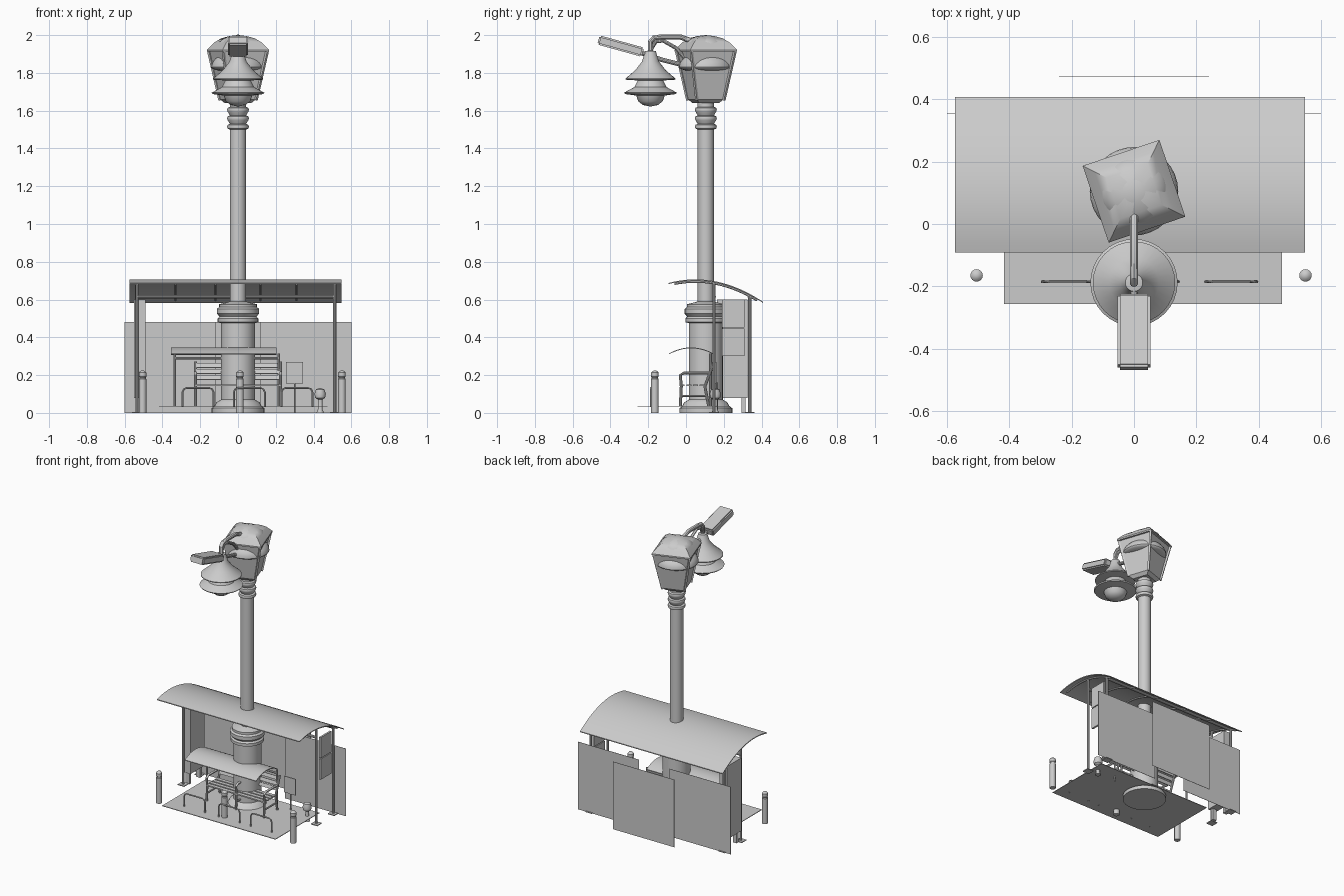
import bpy, bmesh, math
from mathutils import Vector, Matrix

if "Cube" in bpy.data.objects:
    bpy.data.objects.remove(bpy.data.objects["Cube"])

grey = bpy.data.materials.new("plain_grey")
grey.use_nodes = True
COLOUR = (0.6, 0.6, 0.6, 1)
grey.diffuse_color = COLOUR
grey.node_tree.nodes["Principled BSDF"].inputs["Base Color"].default_value = COLOUR
PY = 0.105  # depth of the main post axis


def finish(name, bm, smooth=False):
    bmesh.ops.recalc_face_normals(bm, faces=bm.faces)
    mesh = bpy.data.meshes.new(name)
    bm.to_mesh(mesh)
    bm.free()
    mesh.materials.append(grey)
    ob = bpy.data.objects.new(name, mesh)
    bpy.context.collection.objects.link(ob)
    if smooth:
        bpy.ops.object.select_all(action="DESELECT")
        ob.select_set(True)
        bpy.context.view_layer.objects.active = ob
        bpy.ops.object.shade_smooth_by_angle(angle=math.radians(35))
    return ob


def box(name, x, y, z, tilt=0, bevel=0):
    """Box from (low, high) ranges, tilted about x through its centre."""
    size = [b - a for a, b in (x, y, z)]
    mid = [(a + b) / 2 for a, b in (x, y, z)]
    bm = bmesh.new()
    m = Matrix.Translation(mid) @ Matrix.Rotation(tilt, 4, "X") @ Matrix.Diagonal((*size, 1))
    bmesh.ops.create_cube(bm, size=1, matrix=m)
    if bevel:
        bmesh.ops.bevel(bm, geom=bm.edges[:], offset=bevel, segments=2, affect="EDGES")
    return finish(name, bm)


def lathe(name, profile, x, y, steps=32):
    bm = bmesh.new()
    vs = [bm.verts.new((x + r, y, z)) for r, z in profile]
    es = [bm.edges.new(p) for p in zip(vs, vs[1:])]
    bmesh.ops.spin(bm, geom=vs + es, cent=(x, y, 0), axis=(0, 0, 1),
                   angle=math.tau, steps=steps, use_duplicate=False)
    bmesh.ops.remove_doubles(bm, verts=bm.verts, dist=0.0005)
    return finish(name, bm, True)


def tube(name, points, radius, smooth=True, sides=10):
    """Round bar swept along a path."""
    pts = [Vector(p) for p in points]
    bm = bmesh.new()
    rings = []
    for i, p in enumerate(pts):
        d = (pts[min(i + 1, len(pts) - 1)] - pts[max(i - 1, 0)]).normalized()
        side = Vector((1, 0, 0)) if abs(d.x) < 0.9 else Vector((0, 1, 0))
        u = d.cross(side).normalized()
        v = d.cross(u)
        rings.append([bm.verts.new(p + radius * (u * math.cos(a) + v * math.sin(a)))
                      for a in (math.tau * k / sides for k in range(sides))])
    for a, b in zip(rings, rings[1:]):
        for k in range(sides):
            bm.faces.new((a[k], a[k - 1], b[k - 1], b[k]))
    bm.faces.new(rings[0])
    bm.faces.new(rings[-1])
    return finish(name, bm, smooth)


def arc(y0, z0, y1, z1, rise, n=16):
    """Points of a shallow bow between two ends."""
    out = []
    for i in range(n + 1):
        t = i / n
        out.append((y0 + (y1 - y0) * t, z0 + (z1 - z0) * t + rise * 4 * t * (1 - t)))
    return out


def vault(name, x0, x1, path, thick):
    """Curved sheet running along x."""
    bm = bmesh.new()
    loop = path + [(y, z - thick) for y, z in reversed(path)]
    ends = [[bm.verts.new((x, y, z)) for y, z in loop] for x in (x0, x1)]
    for k in range(len(loop)):
        bm.faces.new((ends[0][k], ends[0][k - 1], ends[1][k - 1], ends[1][k]))
    for k in range(len(path) - 1):  # end strips
        j = len(loop) - 1 - k
        for e in ends:
            bm.faces.new((e[k], e[k + 1], e[j - 1], e[j]))
    return finish(name, bm, True)


def panel(name, x0, x1, y, z0, z1):
    return box(name, (x0, x1), (y - 0.001, y + 0.001), (z0, z1))


# Ground plate
box("ground_plate", (-0.417, 0.474), (-0.256, 0.236), (0.033, 0.037))

# Main post: flange, thick column, collars, slim shaft
lathe("post_base", [(0, 0), (0.14, 0), (0.14, 0.025), (0.125, 0.035), (0.115, 0.055), (0.09, 0.07),
                    (0.09, 0.475), (0.108, 0.48), (0.108, 0.5), (0.098, 0.51), (0.112, 0.525),
                    (0.112, 0.55), (0.1, 0.56), (0.1, 0.575), (0.06, 0.585), (0.043, 0.59)], 0, PY)
shaft = [(0.043, 0.58), (0.043, 1.5)]
for z in (1.505, 1.55, 1.595):
    shaft += [(0.055, z), (0.058, z + 0.01), (0.055, z + 0.02), (0.043, z + 0.025)]
lathe("post_shaft", shaft + [(0.043, 1.66), (0, 1.66)], 0, PY)

# Lantern: tapered square body, corner bars, bulging glass, domed cap
turn = Matrix.Translation((0, PY, 0)) @ Matrix.Rotation(math.radians(18.7), 4, "Z")


def square_loft(name, levels):
    bm = bmesh.new()
    rings = [[bm.verts.new(turn @ Vector((sx * h, sy * h, z)))
              for sx, sy in ((1, 1), (-1, 1), (-1, -1), (1, -1))] for h, z in levels]
    for a, b in zip(rings, rings[1:]):
        for k in range(4):
            bm.faces.new((a[k], a[k - 1], b[k - 1], b[k]))
    bm.faces.new(rings[0])
    bm.faces.new(rings[-1])
    return finish(name, bm, True)


square_loft("lantern_body", [(0.055, 1.64), (0.075, 1.66), (0.118, 1.915)])
square_loft("lantern_cap", [(0.13, 1.912), (0.13, 1.922), (0.1, 1.96), (0.07, 1.983), (0.035, 1.995)])
for sx in (-1, 1):
    for sy in (-1, 1):
        tube("lantern_bar", [turn @ Vector((sx * h, sy * h, z)) for h, z in ((0.075, 1.655), (0.122, 1.915))],
             0.009, False, 4)
lathe("lantern_glass", [(0.142 * math.sin(a), 1.83 + 0.085 * math.cos(a) * (1 if a < 1.6 else 0.3))
                        for a in (math.pi * i / 16 for i in range(17))], 0, PY)
lathe("lantern_dome", [(0.11, 1.94), (0.1, 1.965), (0.07, 1.985), (0.03, 1.997), (0, 2.0)], 0, PY)

# Hanging bell lamp and its arms
LY = -0.188
lathe("bell_lamp", [(0, 1.622), (0.04, 1.63), (0.065, 1.65), (0.075, 1.68), (0.135, 1.688), (0.14, 1.695),
                    (0.085, 1.725), (0.068, 1.76), (0.132, 1.764), (0.132, 1.77), (0.08, 1.815),
                    (0.045, 1.86), (0.028, 1.915), (0, 1.92)], 0, LY)
tube("lamp_arm", [(0, y, z) for y, z in ((LY, 1.9), (LY, 1.965), (-0.17, 1.985), (-0.13, 1.99),
                                         (-0.03, 1.99), (0.03, 1.97), (0.06, 1.92))], 0.014)
tube("lower_arm", [(0, y, z) for y, z in ((LY, 1.92), (-0.16, 1.965), (-0.12, 1.97),
                                          (-0.05, 1.93), (0, 1.87), (0.03, 1.82))], 0.01)

# Tilted box head on a bracket
box("box_head", (-0.053, 0.053), (-0.468, -0.224), (1.917, 1.967), math.radians(-15.5), 0.008)
tube("box_head_bracket", [(0, -0.25, 1.91), (0, -0.13, 1.87), (0, 0.03, 1.83)], 0.012)

# Shelter roof, ribs, beams, posts
roof = arc(-0.092, 0.688, 0.408, 0.588, 0.058)
vault("shelter_roof", -0.574, 0.548, roof, 0.006)
for x in (-0.54, -0.33, -0.12, 0.12, 0.31, 0.515):
    tube("roof_rib", [(x, y, z - 0.012) for y, z in roof[1:-1]], 0.006, sides=6)
for y, z in ((0.15, 0.615), (0.335, 0.615)):
    tube("roof_beam", [(-0.54, y, z), (0.515, y, z)], 0.009)
for x in (-0.535, 0.512):
    for y, top in ((0.148, 0.685), (0.338, 0.62)):
        tube("shelter_post", [(x, y, 0), (x, y, top)], 0.009)
        box("post_foot", (x - 0.025, x + 0.025), (y - 0.025, y + 0.025), (0, 0.006))

# Back and side panels
panel("back_panel_left", 0.12, 0.6, 0.355, 0, 0.48)
panel("back_panel_right", -0.6, -0.12, 0.355, 0, 0.48)
panel("back_panel_middle", -0.24, 0.24, 0.474, 0, 0.48)
box("display_cabinet", (-0.55, -0.49), (0.165, 0.325), (0.08, 0.6))
for y in (0.185, 0.305):
    box("cabinet_leg", (-0.535, -0.505), (y - 0.01, y + 0.01), (0, 0.08))
for z0 in (0.3, 0.453):
    box("side_board", (0.505, 0.518), (0.19, 0.31), (z0, z0 + 0.147))

# Bollards
for x in (-0.505, 0.01, 0.55):
    lathe("bollard", [(0, 0), (0.02, 0), (0.02, 0.18), (0.017, 0.183), (0.017, 0.188), (0.02, 0.192),
                      (0.02, 0.213), (0.012, 0.222), (0, 0.225)], x, -0.165, 16)

# Bicycle hoops
for x in (-0.212, 0.06, 0.312):
    w = 0.082
    half = [(w, 0.03), (w, 0.11), (w - 0.007, 0.125), (w - 0.022, 0.132)]
    path = [(x - a, -0.185, z) for a, z in half] + [(x + a, -0.185, z) for a, z in reversed(half)]
    tube("bicycle_hoop", path, 0.005, sides=8)

# Small canopy over the bench
canopy = arc(-0.09, 0.315, 0.15, 0.312, 0.033)
vault("bench_canopy", -0.355, 0.205, canopy, 0.005)
for x in (-0.335, 0.215):
    tube("canopy_post", [(x, 0.13, 0.035), (x, 0.13, 0.315)], 0.007)
tube("canopy_beam", [(-0.335, 0.13, 0.29), (0.215, 0.13, 0.29)], 0.007)

# Bench: slatted seat and back with armed end frames
for i in range(4):
    y = -0.02 + i * 0.035
    box("seat_slat", (-0.23, 0.23), (y - 0.013, y + 0.013), (0.142, 0.151))
for i in range(3):
    z, y = 0.175 + i * 0.032, 0.115 + i * 0.012
    box("back_slat", (-0.23, 0.23), (y - 0.004, y + 0.004), (z, z + 0.024), math.radians(-20))
for x in (-0.225, 0.005, 0.225):
    tube("bench_back_leg", [(x, 0.12, 0.035), (x, 0.1, 0.14), (x, 0.148, 0.27)], 0.008)
    tube("bench_front_leg", [(x, -0.03, 0.035), (x, -0.025, 0.14), (x, -0.03, 0.2),
                             (x, -0.01, 0.212), (x, 0.12, 0.21)], 0.008)
    tube("bench_rail", [(x, -0.03, 0.09), (x, 0.11, 0.09)], 0.006)

# Small sign and low fixture
box("small_sign", (0.255, 0.345), (0.155, 0.161), (0.155, 0.27))
tube("sign_leg", [(0.3, 0.165, 0.0), (0.3, 0.165, 0.16)], 0.005)
lathe("fixture", [(0, 0), (0.02, 0), (0.012, 0.02), (0.012, 0.07), (0.026, 0.08), (0.03, 0.1),
                  (0.022, 0.125), (0, 0.132)], 0.435, 0.155, 16)
